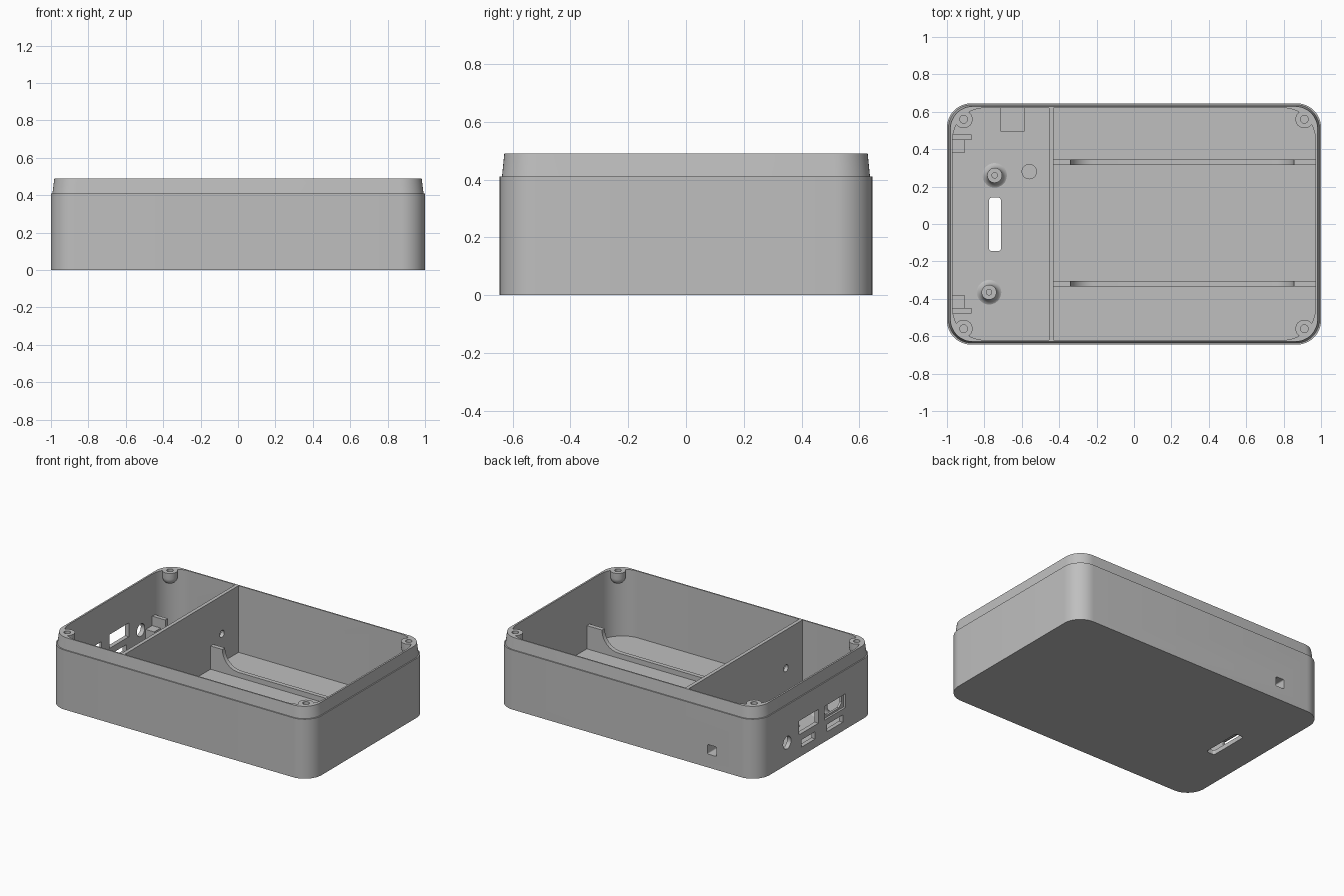
import bpy, bmesh, math

cube = bpy.data.objects.get("Cube")
if cube:
    bpy.data.objects.remove(cube, do_unlink=True)

grey = bpy.data.materials.new("plain_grey")
grey.use_nodes = True
COLOUR = (0.52, 0.52, 0.52, 1)
grey.diffuse_color = COLOUR
grey.node_tree.nodes["Principled BSDF"].inputs["Base Color"].default_value = COLOUR

FLOOR, STEP, TOP = 0.03, 0.41, 0.49
IN_X, IN_Y = 0.97, 0.62


def rounded_rect(hx, hy, r, cx=0, cy=0, n=12):
    """Outline of a rectangle with rounded corners, counter-clockwise."""
    pts = []
    for q, (sx, sy) in enumerate([(1, 1), (-1, 1), (-1, -1), (1, -1)]):
        for i in range(n + 1):
            a = math.pi / 2 * (q + i / n)
            pts.append((cx + sx * (hx - r) + r * math.cos(a),
                        cy + sy * (hy - r) + r * math.sin(a)))
    return pts


def rect(u0, u1, v0, v1):
    return [(u0, v0), (u1, v0), (u1, v1), (u0, v1)]


def circle(r, cx=0, cy=0, n=32):
    return [(cx + r * math.cos(2 * math.pi * i / n),
             cy + r * math.sin(2 * math.pi * i / n)) for i in range(n)]


AXES = {"z": lambda u, v, w: (u, v, w),
        "x": lambda u, v, w: (w, u, v),
        "y": lambda u, v, w: (u, w, v)}


def loft(name, rings, axis="z"):
    """Skin a list of (outline, level) rings and cap both ends."""
    bm = bmesh.new()
    loops = [[bm.verts.new(AXES[axis](u, v, w)) for u, v in pts] for pts, w in rings]
    n = len(loops[0])
    for a, b in zip(loops, loops[1:]):
        for i in range(n):
            bm.faces.new((a[i], a[(i + 1) % n], b[(i + 1) % n], b[i]))
    bm.faces.new(loops[0][::-1])
    bm.faces.new(loops[-1])
    bmesh.ops.recalc_face_normals(bm, faces=bm.faces)
    mesh = bpy.data.meshes.new(name)
    bm.to_mesh(mesh)
    bm.free()
    mesh.materials.append(grey)
    obj = bpy.data.objects.new(name, mesh)
    bpy.context.collection.objects.link(obj)
    return obj


def prism(name, outline, w0, w1, axis="z"):
    return loft(name, [(outline, w0), (outline, w1)], axis)


def lathe(name, x, y, profile):
    return loft(name, [(circle(r, x, y), z) for r, z in profile])


def cut(obj, cutters):
    """Subtract the cutters and bake the result."""
    for c in cutters:
        mod = obj.modifiers.new("cut", "BOOLEAN")
        mod.operation, mod.solver, mod.object = "DIFFERENCE", "EXACT", c
    graph = bpy.context.evaluated_depsgraph_get()
    mesh = bpy.data.meshes.new_from_object(obj.evaluated_get(graph))
    obj.modifiers.clear()
    obj.data = mesh


def smooth(obj):
    bpy.ops.object.select_all(action="DESELECT")
    obj.select_set(True)
    bpy.context.view_layer.objects.active = obj
    bpy.ops.object.shade_smooth_by_angle(angle=math.radians(30))


parts = []

# Tray with a stepped, tapered lip
shell = loft("case_shell", [
    (rounded_rect(1.0, 0.645, 0.13), 0),
    (rounded_rect(1.0, 0.645, 0.13), STEP),
    (rounded_rect(0.992, 0.637, 0.125), STEP),
    (rounded_rect(0.982, 0.629, 0.12), TOP),
    (rounded_rect(IN_X, IN_Y, 0.17), TOP),
    (rounded_rect(IN_X, IN_Y, 0.17), FLOOR)])
parts.append(shell)

# Openings in the port end, the back wall and the floor
button_cut = prism("button_cut", rounded_rect(0.033, 0.033, 0.008, -0.65, 0.125, 4), 0.53, 0.7, "y")
hex_port = [(-0.29, 0.235), (-0.29, 0.19), (-0.26, 0.163), (-0.13, 0.163), (-0.1, 0.19), (-0.1, 0.235)]
cutters = [
    button_cut,
    prism("round_port_cut", circle(0.043, 0.326, 0.151), -1.1, -0.9, "x"),
    prism("wide_port_cut", rect(-0.015, 0.195, 0.155, 0.25), -1.1, -0.9, "x"),
    prism("recess_cut", rect(-0.31, -0.08, 0.15, 0.245), -1.1, -0.985, "x"),
    prism("hex_port_cut", hex_port, -1.1, -0.9, "x"),
    prism("small_port_cut", rect(0.02, 0.17, 0.06, 0.11), -1.1, -0.9, "x"),
    prism("small_port_cut", rect(-0.28, -0.11, 0.06, 0.11), -1.1, -0.9, "x"),
    prism("floor_slot_cut", rounded_rect(0.032, 0.143, 0.015, -0.743, -0.002, 4), -0.1, 0.1)]

# Screw bosses with rounded undersides in the four corners
for sx in (-1, 1):
    for sy in (-1, 1):
        x, y, r = sx * 0.911, sy * 0.56, 0.048
        dome = [(r * math.sin(a), 0.45 - r * math.cos(a))
                for a in (math.pi / 2 * (0.05 + 0.95 * i / 8) for i in range(9))]
        boss = lathe("screw_boss", x, y, dome + [(r, TOP)])
        hole = prism("screw_hole_cut", circle(0.021, x, y, 20), 0.425, 0.6)
        cut(boss, [hole])
        parts.append(boss)
        cutters.append(hole)
cut(shell, cutters)

# Button housing behind the back wall
housing = prism("button_housing", rect(-0.715, -0.585, 0.495, 0.625), 0.02, 0.2)
cut(housing, [button_cut])
parts.append(housing)

# Dividing wall with two wire holes
divider = prism("divider_wall", rect(-0.455, -0.43, -0.622, 0.622), 0.02, TOP)
wire_holes = [prism("wire_hole_cut", circle(0.024, s * 0.44, 0.226, 20), -0.6, -0.3, "x")
              for s in (-1, 1)]
cut(divider, wire_holes)
parts.append(divider)

# Cradle ribs: high at both ends, sweeping down to a low middle
HIGH, SWEEP = 0.19, 0.125
quarter = [math.pi / 2 * i / 10 for i in range(11)]
left_arc = [(-0.34 + SWEEP * (1 - math.cos(a)), HIGH - SWEEP * math.sin(a)) for a in quarter]
right_arc = [(0.855 - SWEEP * (1 - math.cos(a)), HIGH - SWEEP * math.sin(a)) for a in quarter]
rib = ([(-0.44, 0.02), (-0.44, HIGH)] + left_arc + right_arc[::-1]
       + [(0.975, HIGH), (0.975, 0.02)])
for y in (0.33, -0.32):
    parts.append(prism("cradle_rib", rib, y - 0.015, y + 0.015, "y"))

# Corner brackets for the circuit board
for s in (-1, 1):
    parts.append(prism("board_stop", rect(-0.98, -0.87, *sorted((s * 0.45, s * 0.478))), 0.02, 0.2))
    parts.append(prism("board_ledge", rect(-0.98, -0.905, *sorted((s * 0.38, s * 0.452))), 0.02, 0.135))

# Board posts with flared feet and locating pins
flare = [(0.04 + 0.045 * (1 - math.sin(a)), 0.025 + 0.05 * (1 - math.cos(a))) for a in quarter]
for x, y in ((-0.745, 0.26), (-0.775, -0.365)):
    parts.append(lathe("board_post", x, y, flare + [(0.04, 0.13), (0.017, 0.13), (0.017, 0.165)]))
parts.append(lathe("support_disc", -0.56, 0.28, [(0.041, 0.02), (0.041, 0.05)]))

# Tidy up
for c in cutters + wire_holes:
    bpy.data.objects.remove(c, do_unlink=True)
for p in parts:
    smooth(p)
